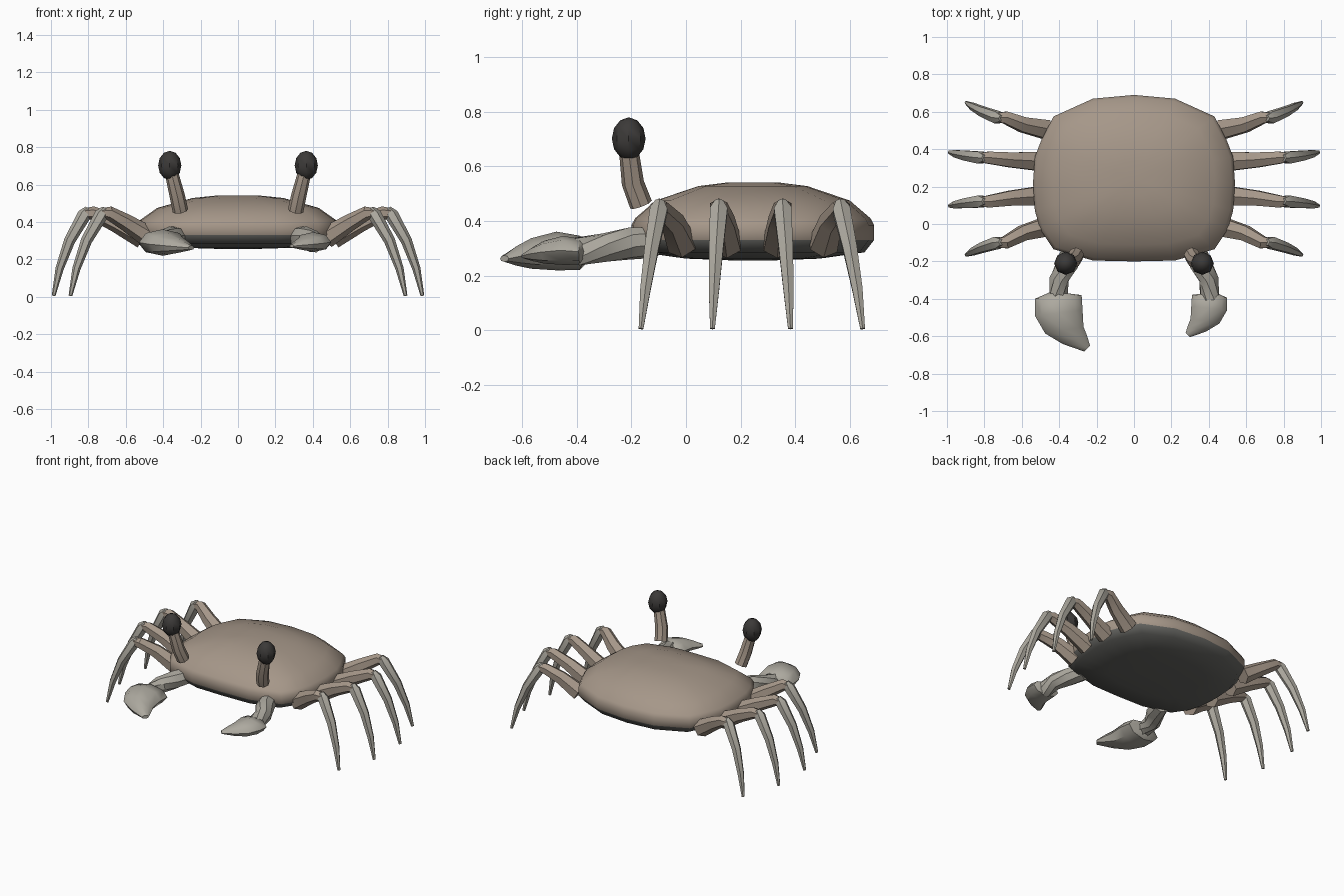
import bpy, bmesh, math
from mathutils import Vector

if "Cube" in bpy.data.objects:
    bpy.data.objects.remove(bpy.data.objects["Cube"])


def material(name, rgb):
    m = bpy.data.materials.new(name)
    m.diffuse_color = (*rgb, 1)
    m.use_nodes = True
    m.node_tree.nodes["Principled BSDF"].inputs["Base Color"].default_value = m.diffuse_color
    return m


TAN = material("shell_tan", (0.38, 0.31, 0.25))
BONE = material("pale_bone", (0.42, 0.40, 0.35))
UNDER = material("underside_grey", (0.13, 0.13, 0.12))
DARK = material("eye_dark", (0.045, 0.042, 0.04))


def loft(name, rings, mat, angle=40):
    """Skin a list of equal-length point rings and cap both ends."""
    bm = bmesh.new()
    loops = [[bm.verts.new(p) for p in ring] for ring in rings]
    n = len(loops[0])
    for a, b in zip(loops, loops[1:]):
        for i in range(n):
            j = (i + 1) % n
            bm.faces.new((a[i], a[j], b[j], b[i]))
    for loop in (loops[0], loops[-1]):
        mid = sum((v.co for v in loop), Vector()) / n
        c = bm.verts.new(mid)
        for i in range(n):
            bm.faces.new((loop[i], loop[(i + 1) % n], c))
    bmesh.ops.recalc_face_normals(bm, faces=bm.faces)
    me = bpy.data.meshes.new(name)
    bm.to_mesh(me)
    bm.free()
    ob = bpy.data.objects.new(name, me)
    bpy.context.collection.objects.link(ob)
    me.materials.append(mat)
    smooth(ob, angle)
    return ob


def smooth(ob, angle):
    bpy.ops.object.select_all(action='DESELECT')
    ob.select_set(True)
    bpy.context.view_layer.objects.active = ob
    bpy.ops.object.shade_smooth_by_angle(angle=math.radians(angle))


def tube(name, path, radii, mat, sides=6):
    """Tapered tube whose rings stand across the path."""
    pts = [Vector(p) for p in path]
    rings = []
    for k, p in enumerate(pts):
        t = (pts[min(k + 1, len(pts) - 1)] - pts[max(k - 1, 0)]).normalized()
        u = t.cross(Vector((0, 1, 0))).normalized()
        v = t.cross(u)
        rings.append([p + radii[k] * (u * math.cos(2 * math.pi * i / sides)
                                      + v * math.sin(2 * math.pi * i / sides))
                      for i in range(sides)])
    return loft(name, rings, mat)


# Shell: rounded-square outline stacked in scaled rings
half = [(0, 0.69), (0.22, 0.67), (0.43, 0.575), (0.495, 0.45), (0.53, 0.36),
        (0.54, 0.22), (0.53, 0.07), (0.50, -0.03), (0.43, -0.135), (0.22, -0.195)]
outline = half + [(0, -0.2)] + [(-x, y) for x, y in half[:0:-1]]
levels = [(0.2, 0.542), (0.45, 0.528), (0.8, 0.475), (0.97, 0.41), (1.0, 0.385),
          (1.0, 0.33), (0.92, 0.285), (0.55, 0.262), (0.2, 0.256)]
CY = 0.245
shell = loft("shell", [[(x * s, CY + (y - CY) * s, z) for x, y in outline]
                       for s, z in levels], TAN, 60)
shell.data.materials.append(UNDER)
for f in shell.data.polygons:
    if f.center.z < 0.32:
        f.material_index = 1

# Legs: root y, knee y, tip y, inward shift of the knee and foot, root x
legs = [(-0.015, -0.10, -0.165, 0.09, 0.47), (0.15, 0.12, 0.097, 0.0, 0.51),
        (0.335, 0.355, 0.383, 0.0, 0.51), (0.505, 0.57, 0.648, 0.09, 0.47)]
for side, label in ((1, "right"), (-1, "left")):
    for k, (ry, ky, ty, dx, rx) in enumerate(legs, 1):
        kx, tx = 0.81 - dx, 0.986 - dx
        tube(f"{label}_upper_leg_{k}",
             [(side * rx, ry, 0.315),
              (side * (rx + kx) / 2, (ry + ky) / 2 + (ry - ky) * 0.1, 0.395),
              (side * (kx - 0.03), ky, 0.448), (side * (kx + 0.01), ky, 0.445)],
             [0.058, 0.046, 0.037, 0.028], TAN)
        foot = []
        for t, bow, z in ((-0.06, 0, 0.472), (0, 0.01, 0.44), (0.4, 0.02, 0.30),
                          (0.75, 0.012, 0.15), (1, 0, 0.005)):
            foot.append((side * (kx + (tx - kx) * t + bow), ky + (ty - ky) * t, z))
        tube(f"{label}_lower_leg_{k}", foot, [0.018, 0.037, 0.030, 0.022, 0.010], BONE)

    # Eye stalk and eye
    tube(f"{label}_eye_stalk",
         [(side * 0.308, -0.165, 0.46), (side * 0.325, -0.195, 0.54),
          (side * 0.355, -0.21, 0.66)], [0.042, 0.041, 0.036], TAN, 8)
    bpy.ops.mesh.primitive_uv_sphere_add(segments=8, ring_count=6, radius=1,
                                         location=(side * 0.365, -0.21, 0.702))
    eye = bpy.context.object
    eye.name = f"{label}_eye"
    eye.scale = (0.062, 0.062, 0.078)
    eye.data.materials.append(DARK)
    smooth(eye, 40)

    # Claw arm, bending outward then forward
    tube(f"{label}_claw_arm",
         [(side * 0.32, -0.11, 0.32), (side * 0.355, -0.21, 0.317),
          (side * 0.40, -0.295, 0.303), (side * 0.405, -0.40, 0.288)],
         [0.055, 0.060, 0.054, 0.054], BONE, 8)

    # Claw: outer point, inner point, height and half thickness of each section
    sections = [((0.45, -0.365), (0.36, -0.37), 0.285, 0.042),
                ((0.53, -0.40), (0.28, -0.38), 0.283, 0.063),
                ((0.53, -0.49), (0.275, -0.46), 0.290, 0.071),
                ((0.475, -0.585), (0.27, -0.55), 0.281, 0.056),
                ((0.38, -0.642), (0.25, -0.60), 0.272, 0.036),
                ((0.265, -0.682), (0.235, -0.65), 0.262, 0.012)]
    size = 1.0 if side < 0 else 0.75
    rings = []
    for o, i, z, h in sections:
        o, i = Vector((*o, z)), Vector((*i, z))
        ring = []
        for n in range(8):
            a = 2 * math.pi * n / 8
            p = (o + i) / 2 + (o - i) / 2 * math.cos(a) + Vector((0, 0, h * math.sin(a)))
            pivot = Vector((0.40, -0.375, 0.30))
            p = pivot + (p - pivot) * size
            ring.append((p.x * side, p.y, p.z))
        rings.append(ring)
    loft(f"{label}_claw", rings, BONE)
